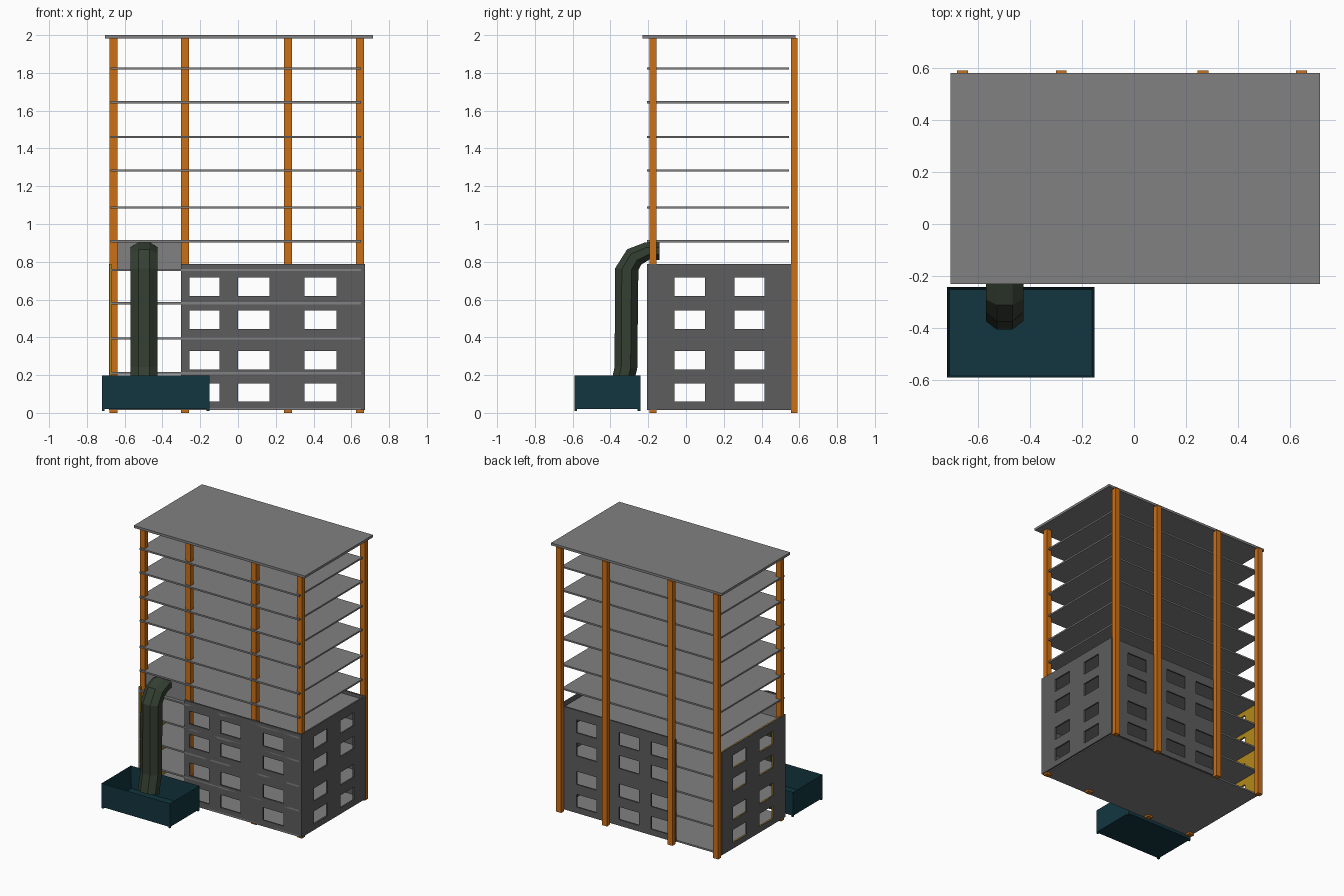
import bpy, bmesh, math
from mathutils import Vector

if "Cube" in bpy.data.objects:
    bpy.data.objects.remove(bpy.data.objects["Cube"])


def material(name, r, g, b):
    m = bpy.data.materials.new(name)
    m.diffuse_color = (r, g, b, 1)
    m.use_nodes = True
    m.node_tree.nodes["Principled BSDF"].inputs["Base Color"].default_value = m.diffuse_color
    return m


CONCRETE = material("concrete", 0.22, 0.22, 0.22)
CLADDING = material("cladding", 0.11, 0.11, 0.11)
ORANGE = material("orange_steel", 0.6, 0.16, 0.008)
OCHRE = material("ochre_lining", 0.45, 0.25, 0.01)
TEAL = material("teal_paint", 0.006, 0.036, 0.05)
GREEN = material("dark_green", 0.035, 0.05, 0.032)


def finish(name, bm, mat):
    bmesh.ops.recalc_face_normals(bm, faces=bm.faces)
    me = bpy.data.meshes.new(name)
    bm.to_mesh(me)
    bm.free()
    ob = bpy.data.objects.new(name, me)
    me.materials.append(mat)
    bpy.context.collection.objects.link(ob)
    return ob


def box(name, x, y, z, mat):
    """Box from (min, max) ranges on each axis."""
    bm = bmesh.new()
    bmesh.ops.create_cube(bm, size=1)
    for v in bm.verts:
        v.co = [(r[0] + r[1]) / 2 + c * (r[1] - r[0]) for r, c in zip((x, y, z), v.co)]
    return finish(name, bm, mat)


def wall(name, us, place, thick, mat):
    """Wall sheet with windows in every second cell of the grid, then thickened."""
    bm = bmesh.new()
    grid = [[bm.verts.new(place(u, z)) for z in WALL_Z] for u in us]
    for i in range(len(us) - 1):
        for j in range(len(WALL_Z) - 1):
            if not (i % 2 and j % 2):
                bm.faces.new((grid[i][j], grid[i + 1][j], grid[i + 1][j + 1], grid[i][j + 1]))
    ob = finish(name, bm, mat)
    mod = ob.modifiers.new("thickness", 'SOLIDIFY')
    mod.thickness = thick
    mod.offset = 0
    return ob


# floors and roof
for i, z in enumerate((0.02, 0.21, 0.394, 0.58, 0.757, 0.908, 1.087, 1.283, 1.46, 1.645, 1.823)):
    box(f"floor_slab_{i}", (-0.675, 0.652), (-0.206, 0.544), (z - 0.006, z + 0.006), CONCRETE)
box("roof_slab", (-0.705, 0.716), (-0.23, 0.58), (1.982, 2.0), CONCRETE)

# columns
for side, y in (("front", -0.174), ("back", 0.573)):
    for i, x in enumerate((-0.66, -0.28, 0.265, 0.645)):
        box(f"{side}_column_{i}", (x - 0.021, x + 0.021), (y - 0.018, y + 0.018), (0, 1.985), ORANGE)

# lower walls with windows
WALL_Z = (0.015, 0.06, 0.156, 0.23, 0.328, 0.444, 0.542, 0.618, 0.716, 0.787)
LONG = (-0.302, -0.257, -0.098, 0.0, 0.167, 0.352, 0.521, 0.672)
SHORT = (-0.206, -0.06, 0.10, 0.257, 0.415, 0.55)
wall("front_wall", LONG, lambda u, z: (u, -0.2, z), 0.012, CLADDING)
wall("back_wall", LONG, lambda u, z: (u, 0.552, z), 0.012, CLADDING)
wall("right_wall", SHORT, lambda u, z: (0.666, u, z), 0.012, CLADDING)
wall("left_wall", SHORT, lambda u, z: (-0.68, u, z), 0.005, CLADDING)
wall("left_wall_lining", SHORT, lambda u, z: (-0.673, u, z), 0.008, OCHRE)

# panel carrying the chute inlet
box("chute_panel", (-0.64, -0.3), (-0.18, -0.17), (0.752, 0.91), CONCRETE)

# debris chute: octagonal rings swept along (y, z, half depth)
path = [(-0.35, 0.10, 0.058), (-0.318, 0.24, 0.06), (-0.314, 0.76, 0.062),
        (-0.275, 0.825, 0.055), (-0.205, 0.857, 0.047), (-0.14, 0.857, 0.047)]
bm = bmesh.new()
rings = []
for i, (y, z, depth) in enumerate(path):
    a, b = path[max(i - 1, 0)], path[min(i + 1, len(path) - 1)]
    t = Vector((0, b[0] - a[0], b[1] - a[1])).normalized()
    n = Vector((0, -t.z, t.y))
    ring = []
    for k in range(8):
        ang = math.pi / 8 + k * math.pi / 4
        s = 1 / math.cos(math.pi / 8)
        p = Vector((-0.498, y, z)) + Vector((0.072 * s * math.cos(ang), 0, 0)) + n * depth * s * math.sin(ang)
        ring.append(bm.verts.new(p))
    rings.append(ring)
for r0, r1 in zip(rings, rings[1:]):
    for k in range(8):
        bm.faces.new((r0[k], r0[(k + 1) % 8], r1[(k + 1) % 8], r1[k]))
chute = finish("debris_chute", bm, GREEN)
mod = chute.modifiers.new("thickness", 'SOLIDIFY')
mod.thickness = 0.006

# open-topped skip: inset the top face and push it down
skip = box("skip", (-0.72, -0.152), (-0.59, -0.242), (0.02, 0.197), TEAL)
bm = bmesh.new()
bm.from_mesh(skip.data)
top = max(bm.faces, key=lambda f: f.calc_center_median().z)
bmesh.ops.inset_region(bm, faces=[top], thickness=0.014)
bmesh.ops.translate(bm, verts=top.verts, vec=(0, 0, -0.165))
bm.to_mesh(skip.data)
bm.free()

# skip feet
for x in (-0.713, -0.159):
    for y in (-0.583, -0.249):
        box("skip_foot", (x - 0.007, x + 0.007), (y - 0.007, y + 0.007), (0.01, 0.022), TEAL)
